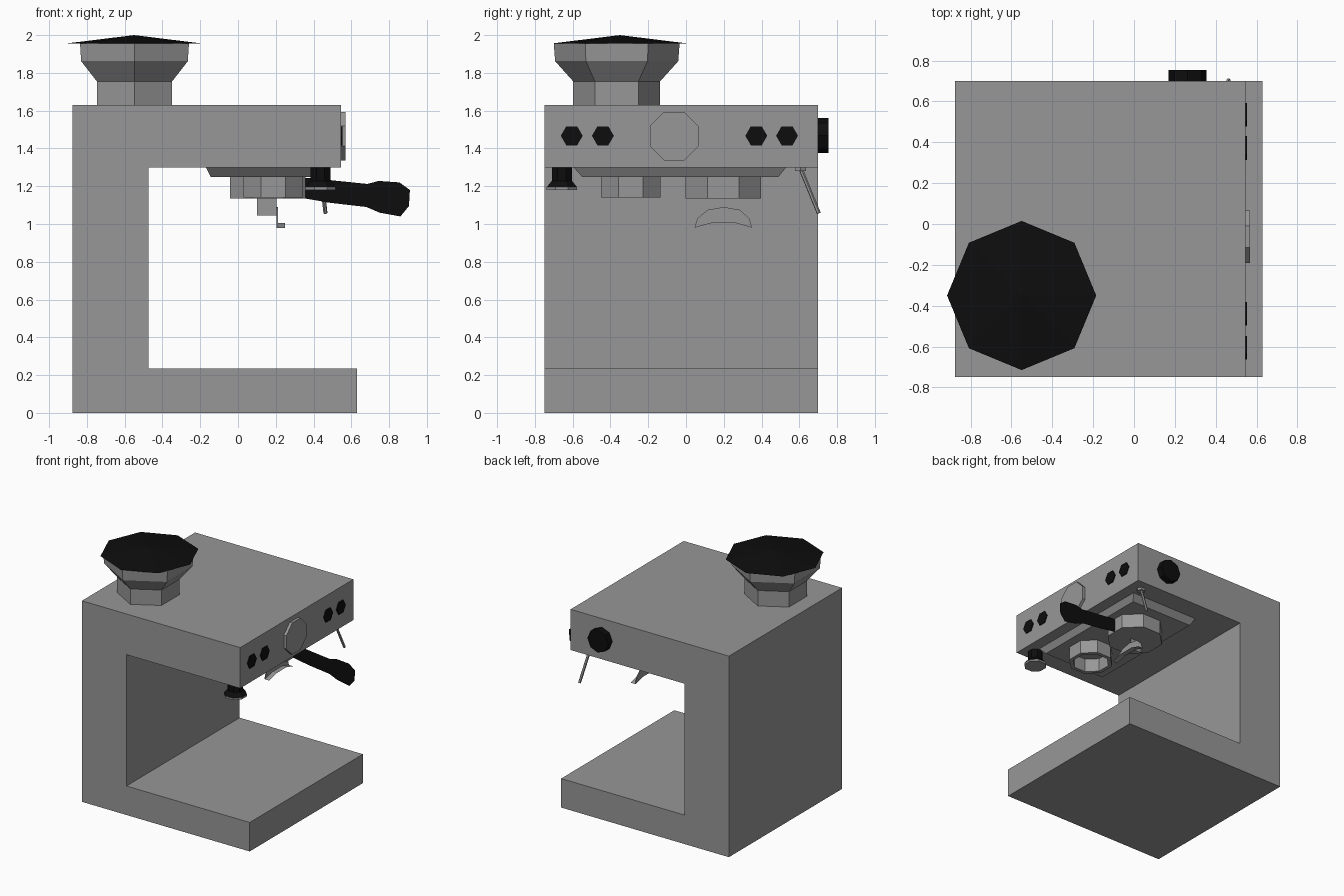
import bpy, bmesh, math
from mathutils import Vector, Matrix

if "Cube" in bpy.data.objects:
    bpy.data.objects.remove(bpy.data.objects["Cube"])


def material(name, v):
    m = bpy.data.materials.new(name)
    m.diffuse_color = (v, v, v, 1)
    m.use_nodes = True
    m.node_tree.nodes["Principled BSDF"].inputs["Base Color"].default_value = m.diffuse_color
    return m


STEEL = material("steel grey", 0.31)
BLACK = material("black plastic", 0.004)


def finish(bm, name, mat, closed=True):
    if closed:
        bmesh.ops.recalc_face_normals(bm, faces=bm.faces)
    me = bpy.data.meshes.new(name)
    bm.to_mesh(me)
    bm.free()
    me.materials.append(mat)
    ob = bpy.data.objects.new(name, me)
    bpy.context.collection.objects.link(ob)
    return ob


def prism(name, pts, axis, a, b, mat):
    """Extrude a 2D outline along an axis from a to b (flat card if a == b)."""
    def place(p, t):
        return {"x": (t, p[0], p[1]), "y": (p[0], t, p[1]), "z": (p[0], p[1], t)}[axis]
    bm = bmesh.new()
    face = bm.faces.new([bm.verts.new(place(p, a)) for p in pts])
    if a != b:
        d = Vector(place((0, 0), b - a))
        res = bmesh.ops.extrude_face_region(bm, geom=[face], use_keep_orig=True)
        bmesh.ops.translate(bm, vec=d, verts=[v for v in res["geom"] if isinstance(v, bmesh.types.BMVert)])
    return finish(bm, name, mat)


def ngon(cx, cy, r, n, turn=0.0):
    return [(cx + r * math.cos(math.radians(turn) + math.tau * i / n),
             cy + r * math.sin(math.radians(turn) + math.tau * i / n)) for i in range(n)]


def stack(name, cx, cy, profile, n, turn, mat, loop=False):
    """Low-poly lathe of (radius, z) rings; loop joins last ring to the first."""
    bm = bmesh.new()
    rings = [[bm.verts.new((x, y, z)) for x, y in ngon(cx, cy, r, n, turn)] for r, z in profile]
    pairs = list(zip(rings, rings[1:]))
    if loop:
        pairs.append((rings[-1], rings[0]))
    else:
        bm.faces.new(rings[0])
        bm.faces.new(rings[-1])
    for lo, hi in pairs:
        for i in range(n):
            j = (i + 1) % n
            bm.faces.new((lo[i], lo[j], hi[j], hi[i]))
    return finish(bm, name, mat)


# C-shaped body
prism("body", [(-.875, 0), (.63, 0), (.63, .235), (-.475, .235), (-.475, 1.3),
               (.545, 1.3), (.545, 1.63), (-.875, 1.63)], "y", -.75, .70, STEEL)

# Bean hopper and its lid
stack("hopper", -.548, -.367, [(.23, 1.63), (.23, 1.755), (.326, 1.862), (.333, 1.955)], 6, 90, STEEL)
bm = bmesh.new()
bmesh.ops.create_cone(bm, cap_ends=True, segments=8, radius1=.365, radius2=0, depth=.045,
                      matrix=Matrix.Translation((-.55, -.35, 1.9775)))
finish(bm, "hopper_lid", BLACK)

# Tapered plate under the head
bm = bmesh.new()
lo = [bm.verts.new((x, y, 1.25)) for x, y in ((-.145, -.55), (.42, -.55), (.42, .49), (-.145, .49))]
hi = [bm.verts.new((x, y, 1.3)) for x, y in ((-.17, -.595), (.45, -.595), (.45, .53), (-.17, .53))]
bm.faces.new(lo)
bm.faces.new(hi)
for i in range(4):
    j = (i + 1) % 4
    bm.faces.new((lo[i], lo[j], hi[j], hi[i]))
finish(bm, "head_plate", STEEL)

# Grinder ring (hollow) and brew group
stack("grinder_ring", .187, -.293, [(.171, 1.25), (.171, 1.14), (.14, 1.14), (.14, 1.25)], 8, 22.5, STEEL, True)
stack("brew_group", .157, .197, [(.217, 1.135), (.217, 1.25)], 8, 22.5, STEEL)

# Flat handle card
prism("filter_handle", [(.355, 1.245), (.49, 1.232), (.685, 1.212), (.745, 1.228), (.855, 1.22), (.91, 1.18),
                        (.905, 1.095), (.86, 1.04), (.75, 1.06), (.68, 1.09), (.49, 1.112), (.355, 1.135)],
      "y", .2, .2, BLACK)

# Spout: stem card, arched plate and its floor strip
prism("spout_stem", [(.1, 1.045), (.205, 1.045), (.205, 1.135), (.1, 1.135)], "y", .2, .2, STEEL)
floor = [(.35, .98), (.265, 1.005), (.135, 1.005), (.045, .98)]
prism("spout_arch", [(.045, .98), (.06, 1.03), (.115, 1.075), (.2, 1.09), (.285, 1.075), (.335, 1.03)] + floor[:3],
      "x", .205, .212, STEEL)
bm = bmesh.new()
rows = [[bm.verts.new((x, y, z)) for y, z in floor] for x in (.205, .25)]
for i in range(3):
    bm.faces.new((rows[0][i], rows[0][i + 1], rows[1][i + 1], rows[1][i]))
finish(bm, "spout_floor", STEEL, False)

# Tamper hanging at the front corner
stack("tamper", .437, -.657, [(.087, 1.195), (.058, 1.228), (.058, 1.3)], 8, 22.5, BLACK)
stack("tamper_base", .437, -.657, [(.087, 1.18), (.087, 1.195)], 8, 22.5, STEEL)

# Steam wand
stack("wand_mount", .44, .607, [(.034, 1.28), (.034, 1.3)], 6, 0, STEEL)
a, b = Vector((.438, .61, 1.285)), Vector((.463, .703, 1.057))
bm = bmesh.new()
bmesh.ops.create_cone(bm, cap_ends=True, segments=6, radius1=.011, radius2=.011, depth=(b - a).length,
                      matrix=Matrix.Translation((a + b) / 2) @ (b - a).to_track_quat("Z", "Y").to_matrix().to_4x4())
finish(bm, "steam_wand", STEEL)

# Side knob, pressure gauge and buttons
prism("steam_knob", ngon(.263, 1.468, .093, 8), "y", .70, .755, BLACK)
prism("pressure_gauge", ngon(-.063, 1.465, .139, 8, 22.5), "x", .545, .568, STEEL)
for i, y in enumerate((-.605, -.44, .372, .535)):
    prism(f"button_{i + 1}", ngon(y, 1.467, .058, 6), "x", .545, .552, BLACK)
